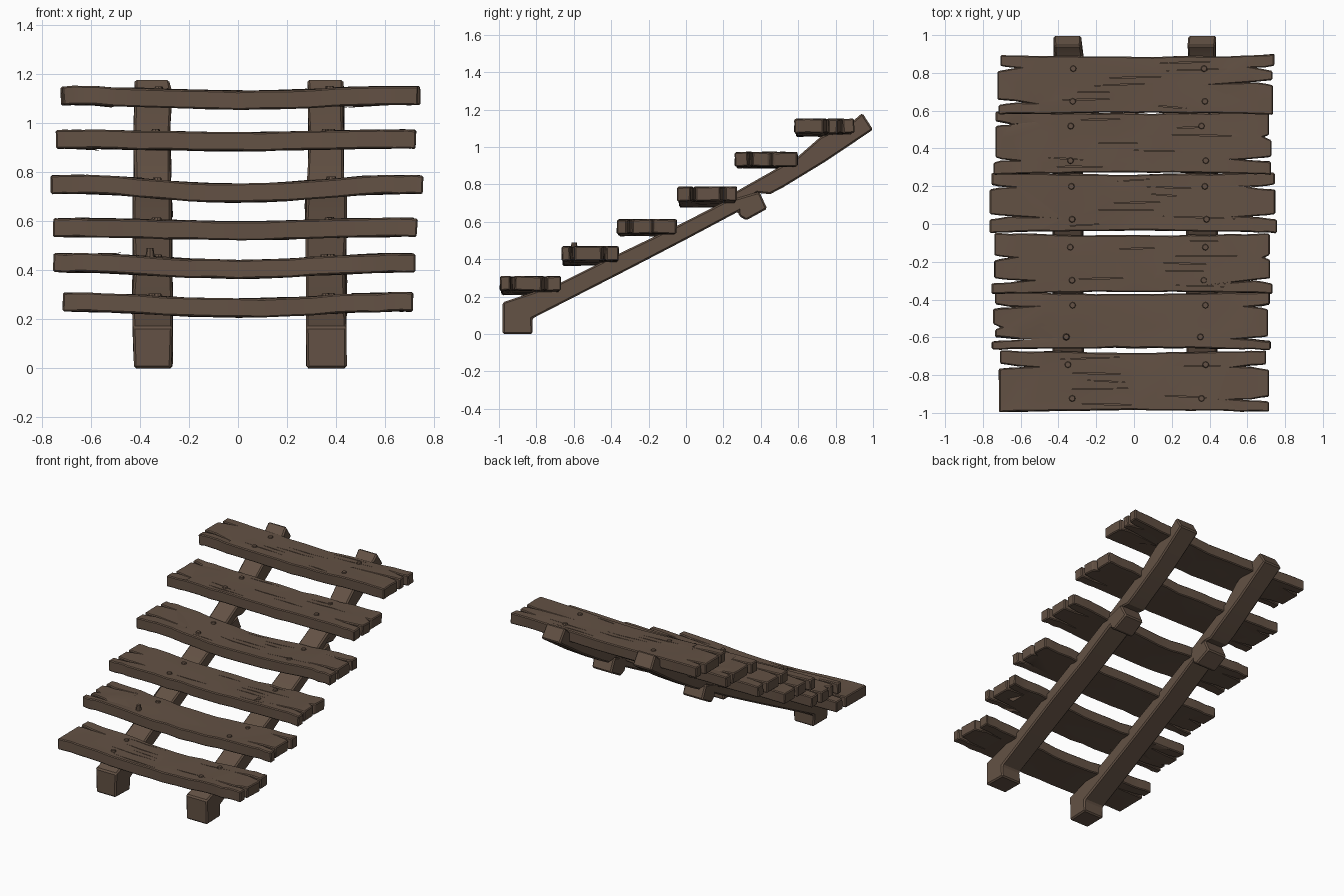
import bpy, bmesh, math, random
from mathutils import Vector

if "Cube" in bpy.data.objects:
    bpy.data.objects.remove(bpy.data.objects["Cube"])

random.seed(11)
wood = bpy.data.materials.new("dark brown wood")
wood.diffuse_color = (0.125, 0.083, 0.058, 1)
wood.use_nodes = True
wood.node_tree.nodes["Principled BSDF"].inputs["Base Color"].default_value = wood.diffuse_color


def make_object(name, bm):
    me = bpy.data.meshes.new(name)
    bm.to_mesh(me)
    bm.free()
    ob = bpy.data.objects.new(name, me)
    bpy.context.collection.objects.link(ob)
    me.materials.append(wood)
    return ob


def evaluated(ob):
    dg = bpy.context.evaluated_depsgraph_get()
    return bpy.data.meshes.new_from_object(ob.evaluated_get(dg))


def volume(me):
    bm = bmesh.new()
    bm.from_mesh(me)
    v = bm.calc_volume()
    bm.free()
    return v


def bake(ob):
    me = evaluated(ob)
    ob.modifiers.clear()
    ob.data = me


def shade(ob, angle=28):
    bpy.ops.object.select_all(action='DESELECT')
    ob.select_set(True)
    bpy.context.view_layer.objects.active = ob
    bpy.ops.object.shade_smooth_by_angle(angle=math.radians(angle))


def bevel(ob, width):
    m = ob.modifiers.new("worn edges", 'BEVEL')
    m.width, m.segments, m.limit_method = width, 1, 'ANGLE'
    m.angle_limit = math.radians(40)


def sag(x, z_end, dip):
    return z_end - dip * (0.5 + 0.5 * math.cos(math.pi * min(1, abs(x) / 0.68)))


def cut_cracks(ob, x0, x1, y0, y1, z_end, dip):
    # slim lens-shaped grain cracks in the top
    bm = bmesh.new()
    count = 7
    for k in range(count):
        length = random.uniform(.15, .4)
        cx = random.uniform(x0 + .35, x1 - .35)
        cy = y0 + (y1 - y0) * (k + 1) / (count + 1)
        w, tilt = random.uniform(.002, .0035), random.uniform(-.008, .008)
        ring = [(-length / 2, -tilt), (0, -w), (length / 2, tilt), (0, w)]
        lo, hi = [], []
        for px, py in ring:
            z = sag(cx + px, z_end, dip)
            lo.append(bm.verts.new((cx + px, cy + py, z - .012)))
            hi.append(bm.verts.new((cx + px, cy + py, z + .03)))
        bm.faces.new(lo[::-1])
        bm.faces.new(hi)
        for i in range(4):
            j = (i + 1) % 4
            bm.faces.new((lo[i], lo[j], hi[j], hi[i]))
    bmesh.ops.triangulate(bm, faces=bm.faces)
    cutter = make_object("crack_cutter", bm)
    cutter.hide_render = True
    m = ob.modifiers.new("cracks", 'BOOLEAN')
    m.object, m.operation, m.solver = cutter, 'DIFFERENCE', 'EXACT'
    result = evaluated(ob)
    ob.modifiers.clear()
    if .95 < volume(result) / volume(ob.data) < 1.01:
        ob.data = result
    bpy.data.objects.remove(cutter)


def plank(name, x0, x1, y0, y1, z_end, dip, splits):
    # sheet of strips that split apart at the ends, then thickened
    mid = [i * 0.1 for i in range(-5, 6)]
    xs = [x0, x0 + .05, x0 + .1, x0 + .15] + mid + [x1 - .15, x1 - .1, x1 - .05, x1]
    bounds = [(y0, 0, 0)] + sorted(splits) + [(y1, 0, 0)]
    n = len(bounds) - 1
    wob = [[random.uniform(-.003, .003) for _ in xs] for _ in bounds]
    off_l, off_r = random.uniform(0, .012), random.uniform(0, .012)
    bm = bmesh.new()
    for s in range(n):
        # end length changes only across an open split
        if bounds[s][1]:
            off_l = random.uniform(0, .022)
        if bounds[s][2]:
            off_r = random.uniform(0, .022)
        rows = []
        for b, sgn in ((s, 1), (s + 1, -1)):
            y, deep_l, deep_r = bounds[b]
            row = []
            for i, x in enumerate(xs):
                yy = y + wob[b][i]
                if b in (0, n):
                    yy += (0.01 if b == 0 else -0.01) * math.cos(x * 2.2)
                for reach, depth in ((x - x0, deep_l), (x1 - x, deep_r)):
                    if depth:
                        yy += sgn * .014 * max(0, 1 - reach / depth)
                xx = x + (off_l if i == 0 else 0) - (off_r if i == len(xs) - 1 else 0)
                row.append(bm.verts.new((xx, yy, sag(x, z_end, dip) + wob[b][i])))
            rows.append(row)
        a, c = rows
        for i in range(len(xs) - 1):
            bm.faces.new((a[i], a[i + 1], c[i + 1], c[i]))
    bmesh.ops.remove_doubles(bm, verts=bm.verts, dist=.0005)
    ob = make_object(name, bm)
    m = ob.modifiers.new("thickness", 'SOLIDIFY')
    m.thickness, m.offset = .076, -1
    bevel(ob, .006)
    bake(ob)
    cut_cracks(ob, x0, x1, y0, y1, z_end, dip)
    shade(ob)


def nail(x, y, z, lift=0.0):
    bm = bmesh.new()
    bmesh.ops.create_cone(bm, cap_ends=True, segments=8, radius1=.02, radius2=.014,
                          depth=.018 + lift)
    bmesh.ops.translate(bm, verts=bm.verts, vec=Vector((x, y, z + lift / 2)))
    shade(make_object("nail_head", bm))


def beam(name, xa, xb, outline):
    # side outline swept across the width, with hand-hewn unevenness
    bm = bmesh.new()
    sides = []
    for x in (xa, xb):
        sides.append([bm.verts.new((x + random.uniform(-.006, .006), y, z)) for y, z in outline])
    n = len(outline)
    bm.faces.new(sides[0])
    bm.faces.new(sides[1][::-1])
    for i in range(n):
        j = (i + 1) % n
        bm.faces.new((sides[0][i], sides[1][i], sides[1][j], sides[0][j]))
    bmesh.ops.recalc_face_normals(bm, faces=bm.faces)
    ob = make_object(name, bm)
    bevel(ob, .009)
    bake(ob)
    shade(ob)


# planks: x range, y range, end height, dip, splits (y, left depth, right depth)
planks = [
    (-.715, .72, -.995, -.67, .308, .024, [(-.755, .13, .14), (-.93, 0, .12)]),
    (-.755, .725, -.665, -.36, .468, .026, [(-.44, .12, .08), (-.545, .05, 0), (-.61, .18, .14)]),
    (-.755, .74, -.368, -.05, .612, .012, [(-.18, .1, .04), (-.3, .17, .11)]),
    (-.765, .758, -.045, .272, .788, .036, [(.195, .07, .14), (.04, .11, .13)]),
    (-.75, .738, .262, .595, .972, .01, [(.53, .11, 0), (.46, 0, .05), (.34, .06, .16)]),
    (-.725, .745, .58, .895, 1.15, .018, [(.825, .1, .08), (.75, 0, .11), (.645, .14, 0)]),
]
for i, p in enumerate(planks):
    plank("plank_%d" % (i + 1), *p)
    for x in (-.34, .37):
        for f in (.22, .77):
            nx = x + random.uniform(-.02, .02)
            lift = .025 if i == 1 and x < 0 and f < .5 else 0
            nail(nx, p[2] + (p[3] - p[2]) * f, sag(nx, p[4], p[5]), lift)

# two stringers, each a footed lower beam lapped under an upper beam
lower = [(-.98, 0), (-.82, 0), (-.822, .083), (-.3, .35), (0, .506), (.28, .655), (.283, .632),
         (.322, .608), (.434, .67), (.392, .762), (.2, .705), (-.05, .578), (-.4, .41),
         (-.68, .27), (-.98, .17)]
upper = [(.2, .64), (.38, .755), (.45, .748), (.52, .785), (.75, .925), (1.0, 1.093),
         (.943, 1.182), (.88, 1.128), (.72, 1.055), (.6, .95), (.22, .735)]
for side, xa, xb in (("left", -.427, -.268), ("right", .28, .44)):
    beam(side + "_lower_stringer", xa, xb, lower)
    beam(side + "_upper_stringer", xa + .004, xb - .008, upper)
